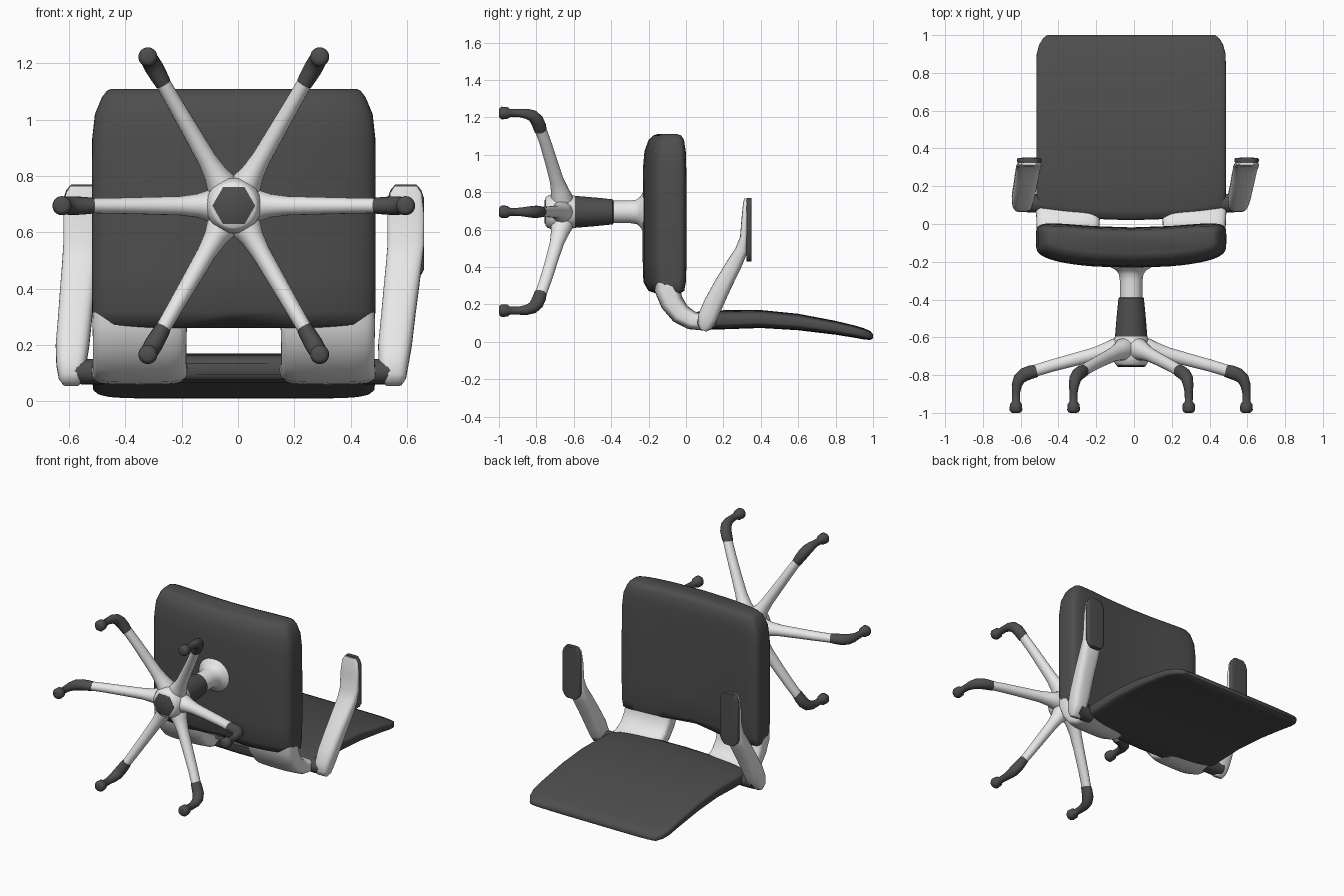
import bpy, bmesh, math
from mathutils import Vector, Matrix

if "Cube" in bpy.data.objects:
    bpy.data.objects.remove(bpy.data.objects["Cube"])

CX, CZ = -0.015, 0.695          # axis of the swivel column


def material(name, v):
    m = bpy.data.materials.new(name)
    m.diffuse_color = (v, v, v, 1)
    m.use_nodes = True
    m.node_tree.nodes["Principled BSDF"].inputs["Base Color"].default_value = m.diffuse_color
    return m


DARK = material("charcoal", 0.075)
LIGHT = material("light_grey", 0.8)


def loft(name, rings, mat, n=24, power=2.0, warp=None):
    """Skin over rings of (centre, u half-axis, v half-axis), superellipse sections."""
    bm = bmesh.new()
    loops = []
    for c, u, v in rings:
        loop = []
        for i in range(n):
            a = 2 * math.pi * i / n
            ca, sa = math.cos(a), math.sin(a)
            pu = math.copysign(abs(ca) ** (2 / power), ca)
            pv = math.copysign(abs(sa) ** (2 / power), sa)
            p = Vector(c) + Vector(u) * pu + Vector(v) * pv
            loop.append(bm.verts.new(warp(p) if warp else p))
        loops.append(loop)
    for a, b in zip(loops, loops[1:]):
        for i in range(n):
            j = (i + 1) % n
            bm.faces.new((a[i], a[j], b[j], b[i]))
    bm.faces.new(loops[0])
    bm.faces.new(loops[-1][::-1])
    bmesh.ops.recalc_face_normals(bm, faces=bm.faces)
    me = bpy.data.meshes.new(name)
    bm.to_mesh(me)
    bm.free()
    me.materials.append(mat)
    ob = bpy.data.objects.new(name, me)
    bpy.context.collection.objects.link(ob)
    bpy.ops.object.select_all(action='DESELECT')
    ob.select_set(True)
    bpy.context.view_layer.objects.active = ob
    bpy.ops.object.shade_smooth_by_angle(angle=math.radians(50))
    return ob


def sweep(name, pts, side, mat, n=20, power=2.0):
    """Tube through (point, half width along side, half thickness)."""
    side = Vector(side)
    rings = []
    for i, (p, w, t) in enumerate(pts):
        a = Vector(pts[max(i - 1, 0)][0])
        b = Vector(pts[min(i + 1, len(pts) - 1)][0])
        nrm = (b - a).cross(side).normalized()
        rings.append((p, side * w, nrm * t))
    return loft(name, rings, mat, n, power)


def lathe(name, prof, mat, n=32):
    """Turned part around the column axis, profile of (y, radius)."""
    return loft(name, [((CX, y, CZ), (r, 0, 0), (0, 0, r)) for y, r in prof], mat, n)


# Seat cushion, bowed across its width
def seat_bow(p):
    u = (p.x - CX) / 0.5
    p.y += -0.025 + 0.045 * u * u
    if p.z < 0.3:
        p.z += 0.025 * max(0, 1 - (u / 0.4) ** 2)
    return p


seat = [(.26, -.09, .485, .06), (.272, -.095, .498, .088), (.32, -.1, .503, .103),
        (.45, -.1, .504, .107), (.7, -.1, .504, .107), (.93, -.1, .503, .105),
        (1.02, -.097, .493, .1), (1.08, -.09, .468, .085), (1.103, -.085, .45, .065),
        (1.11, -.085, .435, .045)]
loft("seat", [((CX, y, z), (hx, 0, 0), (0, hy, 0)) for z, y, hx, hy in seat],
     DARK, 64, 5, seat_bow)


# Backrest, lower edge arched down in the middle
def back_arch(p):
    u = (p.x - CX) / 0.5
    p.y += 0.05 * u * u * max(0, 1 - p.y / 0.35)
    return p


back = [(.02, .115, .47, .02), (.03, .115, .49, .038), (.07, .115, .5, .048),
        (.2, .118, .502, .051), (.4, .122, .502, .048), (.6, .106, .502, .044),
        (.8, .075, .502, .037), (.9, .055, .5, .033), (.95, .043, .487, .03),
        (.985, .034, .465, .024), (1.0, .03, .445, .01)]
loft("backrest", [((CX, y, z), (hx, 0, 0), (0, 0, hz)) for y, z, hx, hz in back],
     DARK, 64, 5, back_arch)

# Brackets joining seat and backrest
for s, label in ((-1, "left"), (1, "right")):
    x = CX + s * 0.334
    path = [(-.10, .36, .165, .07), (-.10, .28, .168, .068), (-.075, .21, .166, .062),
            (-.03, .15, .166, .056), (.03, .115, .168, .05), (.09, .105, .172, .044),
            (.15, .11, .172, .035)]
    sweep(label + "_bracket", [((x, y, z), w, t) for y, z, w, t in path],
          (1, 0, 0), LIGHT, 40, 4)

# Armrests: dark root, light support, thin dark pad
for s, label, x0, x1 in ((-1, "left", -.592, -.555), (1, "right", .552, .596)):
    root = [(CX + s * .46, .11, .105), (CX + s * .53, .11, .105), (x0, .115, .11)]
    sweep(label + "_arm_root", [(p, .05, .045) for p in root], (0, 1, 0), DARK)
    path = [(.09, .062, .03, .02), (.1, .085, .045, .04), (.115, .13, .053, .052),
            (.145, .2, .06, .052), (.2, .31, .061, .047), (.255, .41, .063, .042),
            (.297, .49, .064, .034), (.31, .56, .065, .021), (.314, .66, .065, .017),
            (.318, .74, .056, .013), (.32, .765, .04, .009)]
    pts = []
    for y, z, w, t in path:
        k = min(1, max(0, (z - .15) / .4))
        pts.append(((x0 + (x1 - x0) * k, y, z), w, t))
    sweep(label + "_arm", pts, (1, 0, 0), LIGHT, 28, 3)
    pad = [(.43, .035), (.445, .052), (.47, .065), (.72, .065), (.75, .055), (.77, .038)]
    loft(label + "_arm_pad", [((x1, .337, z), (w, 0, 0), (0, .014, 0)) for z, w in pad],
         DARK, 28, 5)

# Column and hub
lathe("column_top", [(-.19, .14), (-.225, .115), (-.245, .08), (-.265, .065),
                     (-.3, .06), (-.42, .06)], LIGHT)
lathe("column_sleeve", [(-.388, .06), (-.392, .067), (-.48, .076), (-.6, .086)], DARK)
lathe("hub", [(-.575, .08), (-.61, .09), (-.65, .1), (-.71, .098), (-.74, .085),
              (-.75, .076)], LIGHT)
lathe("hub_cap", [(-.735, .07), (-.753, .076), (-.756, .07)], DARK, 6)

# Six star legs with dark feet
leg = [(.03, -.66, .058, .06), (.09, -.665, .055, .058), (.13, -.675, .042, .048),
       (.19, -.69, .034, .038), (.3, -.718, .031, .034), (.42, -.75, .028, .032),
       (.535, -.785, .026, .031)]
foot = [(.5, -.777, .028, .033), (.53, -.784, .031, .036), (.565, -.797, .033, .036),
        (.593, -.82, .032, .032), (.606, -.855, .027, .027), (.61, -.89, .022, .022),
        (.61, -.94, .021, .021), (.61, -.955, .032, .032), (.61, -.985, .034, .034),
        (.61, -.996, .027, .027), (.61, -1.0, .018, .018)]
for i in range(6):
    a = math.radians(60 * i)
    c, s = math.cos(a), math.sin(a)
    for name, prof, mat in (("leg", leg, LIGHT), ("foot", foot, DARK)):
        sweep(f"{name}_{i + 1}", [((CX + r * c, y, CZ + r * s), w, t)
                                  for r, y, w, t in prof], (-s, 0, c), mat)
